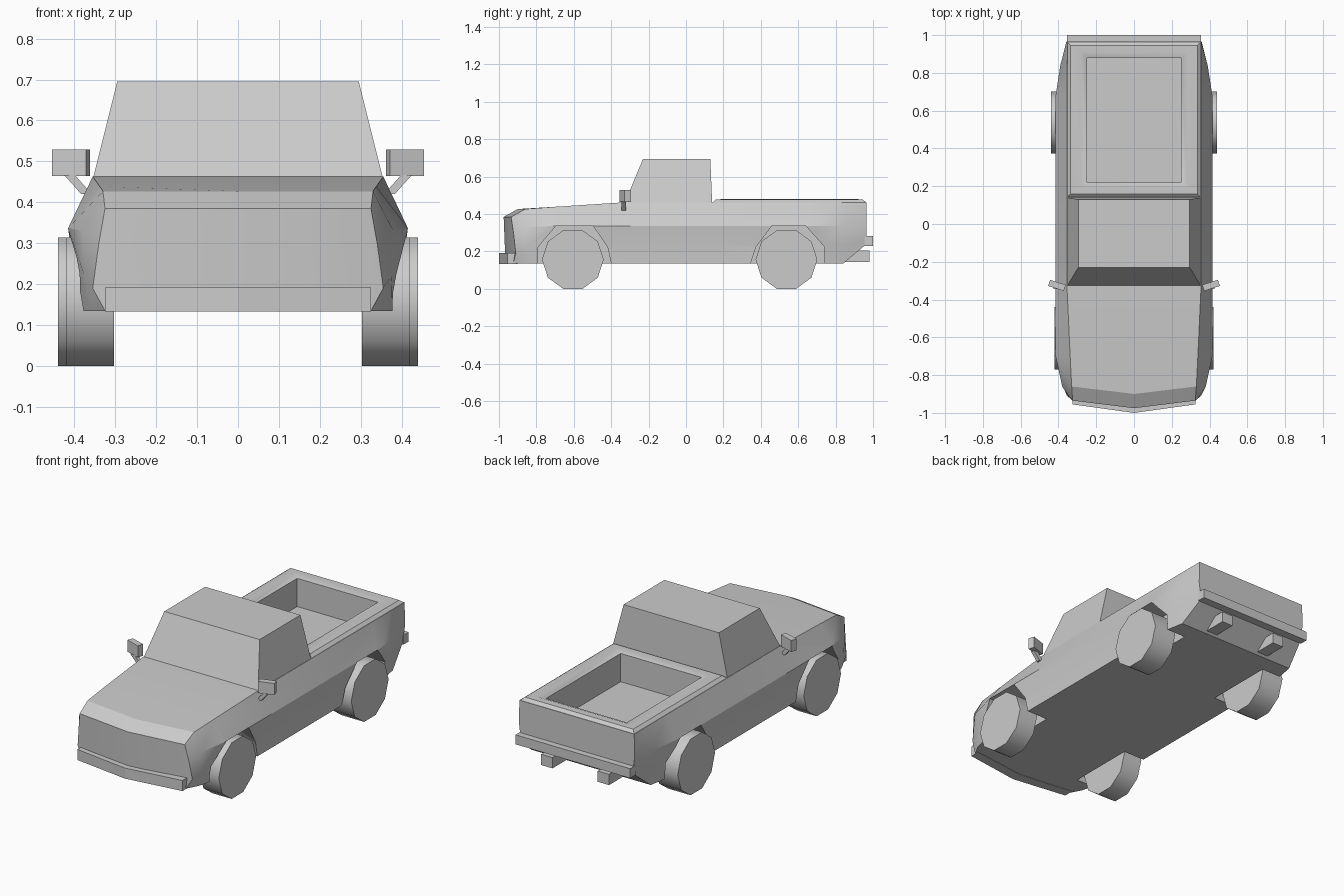
import bpy, bmesh, math
from mathutils import Matrix

if "Cube" in bpy.data.objects:
    bpy.data.objects.remove(bpy.data.objects["Cube"])


def make(name, verts, faces):
    bm = bmesh.new()
    vs = [bm.verts.new(v) for v in verts]
    for f in faces:
        bm.faces.new([vs[i] for i in f])
    bmesh.ops.recalc_face_normals(bm, faces=bm.faces[:])
    me = bpy.data.meshes.new(name)
    bm.to_mesh(me)
    bm.free()
    ob = bpy.data.objects.new(name, me)
    bpy.context.collection.objects.link(ob)
    return ob


def loft(name, rings, start_caps=None, end_caps=None):
    n = len(rings[0])
    whole = [list(range(n))]
    faces = [(r * n + i, r * n + (i + 1) % n, (r + 1) * n + (i + 1) % n, (r + 1) * n + i)
             for r in range(len(rings) - 1) for i in range(n)]
    base = (len(rings) - 1) * n
    faces += whole if start_caps is None else start_caps
    faces += [[base + i for i in f] for f in (whole if end_caps is None else end_caps)]
    return make(name, [p for r in rings for p in r], faces)


def rect(hx, y0, y1, z):
    return [(-hx, y0, z), (hx, y0, z), (hx, y1, z), (-hx, y1, z)]


def box(name, hx, y0, y1, z0, z1):
    return loft(name, [rect(hx, y0, y1, z0), rect(hx, y0, y1, z1)])


def side_prism(name, x0, x1, yz):
    return loft(name, [[(x, y, z) for y, z in yz] for x in (x0, x1)])


def smooth(ob, angle):
    bpy.ops.object.select_all(action='DESELECT')
    ob.select_set(True)
    bpy.context.view_layer.objects.active = ob
    bpy.ops.object.shade_smooth_by_angle(angle=math.radians(angle))


def cut(ob, cutter):
    cutter.hide_render = True
    mod = ob.modifiers.new("cut", 'BOOLEAN')
    mod.operation, mod.solver, mod.object = 'DIFFERENCE', 'EXACT', cutter
    bpy.context.view_layer.objects.active = ob
    bpy.ops.object.modifier_apply(modifier=mod.name)
    bpy.data.objects.remove(cutter)


# Body: half sections (bottom, sill, belt, shoulder) plus forward offset of the centre line
stations = [
    (.04, [(.325, -.925, .135), (.355, -.91, .19), (.34, -.922, .30), (.325, -.935, .385)]),
    (.04, [(.36, -.86, .135), (.375, -.86, .22), (.38, -.86, .33), (.33, -.86, .427)]),
    (0, [(.40, -.70, .135), (.402, -.70, .23), (.415, -.70, .337), (.338, -.70, .439)]),
    (0, [(.40, -.33, .135), (.402, -.33, .23), (.415, -.33, .337), (.355, -.33, .463)]),
    (0, [(.40, .14, .135), (.402, .14, .23), (.415, .14, .337), (.355, .14, .463)]),
    (0, [(.40, .68, .135), (.402, .68, .23), (.415, .68, .337), (.355, .68, .463)]),
    (0, [(.37, .84, .135), (.378, .84, .235), (.39, .84, .337), (.355, .84, .463)]),
    (0, [(.345, .965, .24), (.348, .965, .26), (.358, .965, .337), (.355, .965, .463)]),
]
rings = []
for v, half in stations:
    b, t = half[0], half[-1]
    rings.append([(0, b[1] - v, b[2])] + half + [(0, t[1] - v, t[2])]
                 + [(-x, y, z) for x, y, z in reversed(half)])
body = loft("body", rings, [[0, 1, 2, 3, 4, 5], [5, 6, 7, 8, 9, 0]])

# Wheel arches and bed opening
arches = [
    [(-.79, .05), (-.79, .225), (-.695, .337), (-.497, .337), (-.42, .225), (-.40, .135), (-.40, .05)],
    [(.345, .05), (.345, .135), (.375, .225), (.46, .337), (.64, .337), (.74, .225), (.74, .05)],
]
for arch in arches:
    for s in (-1, 1):
        cut(body, side_prism("arch_cutter", s * .27, s * .6, arch))
cut(body, box("bed_cutter", .255, .215, .885, .3, .6))
smooth(body, 25)

# Bed liner: raised rim running down into the open bed, floor facing up
bed = loft("bed_liner", [rect(.355, .14, .965, .461), rect(.335, .16, .945, .478),
                         rect(.285, .195, .91, .48), rect(.25, .22, .88, .468),
                         rect(.25, .22, .88, .31)], [])
if bed.data.polygons[-1].normal.z < 0:
    bed.data.flip_normals()
smooth(bed, 35)

# Cab
loft("cab", [rect(.355, -.33, .14, .455), rect(.295, -.23, .13, .695)])

# Front bumper: shallow V in plan
plan = [(-.325, -.955), (0, -1), (.325, -.955), (.325, -.90), (0, -.94), (-.325, -.90)]
halves = [(0, 1, 4, 5), (1, 2, 3, 4)]
loft("front_bumper", [[(x, y, z) for x, y in plan] for z in (.133, .192)], halves, halves)

# Rear bumper
box("rear_bumper", .355, .955, 1.0, .23, .283)

for s in (-1, 1):
    # Wheels: ten-sided
    for name, y, outer in (("front_wheel", -.605, .42), ("rear_wheel", .537, .44)):
        ring = [(y + .165 * math.cos(i * math.pi / 5), .157 + .165 * math.sin(i * math.pi / 5))
                for i in range(10)]
        smooth(side_prism(name, s * .303, s * outer, ring), 40)

    # Tow brackets under the tail
    side_prism("tow_bracket", s * .14, s * .21, [(.85, .145), (.98, .145), (.98, .205), (.92, .205)])

    # Door mirror and its stalk
    mirror = box("door_mirror", .0435, -.017, .017, -.0325, .0325)
    mirror.matrix_world = Matrix.Translation((s * .408, -.325, .497)) @ Matrix.Rotation(
        s * math.radians(18), 4, 'Z')
    loft("mirror_stalk", [[(s * x, y, z) for x, y, z in
                           ((cx - .013, -.345, cz), (cx + .013, -.345, cz),
                            (cx + .013, -.322, cz), (cx - .013, -.322, cz))]
                          for cx, cz in ((.37, .42), (.412, .467))])
